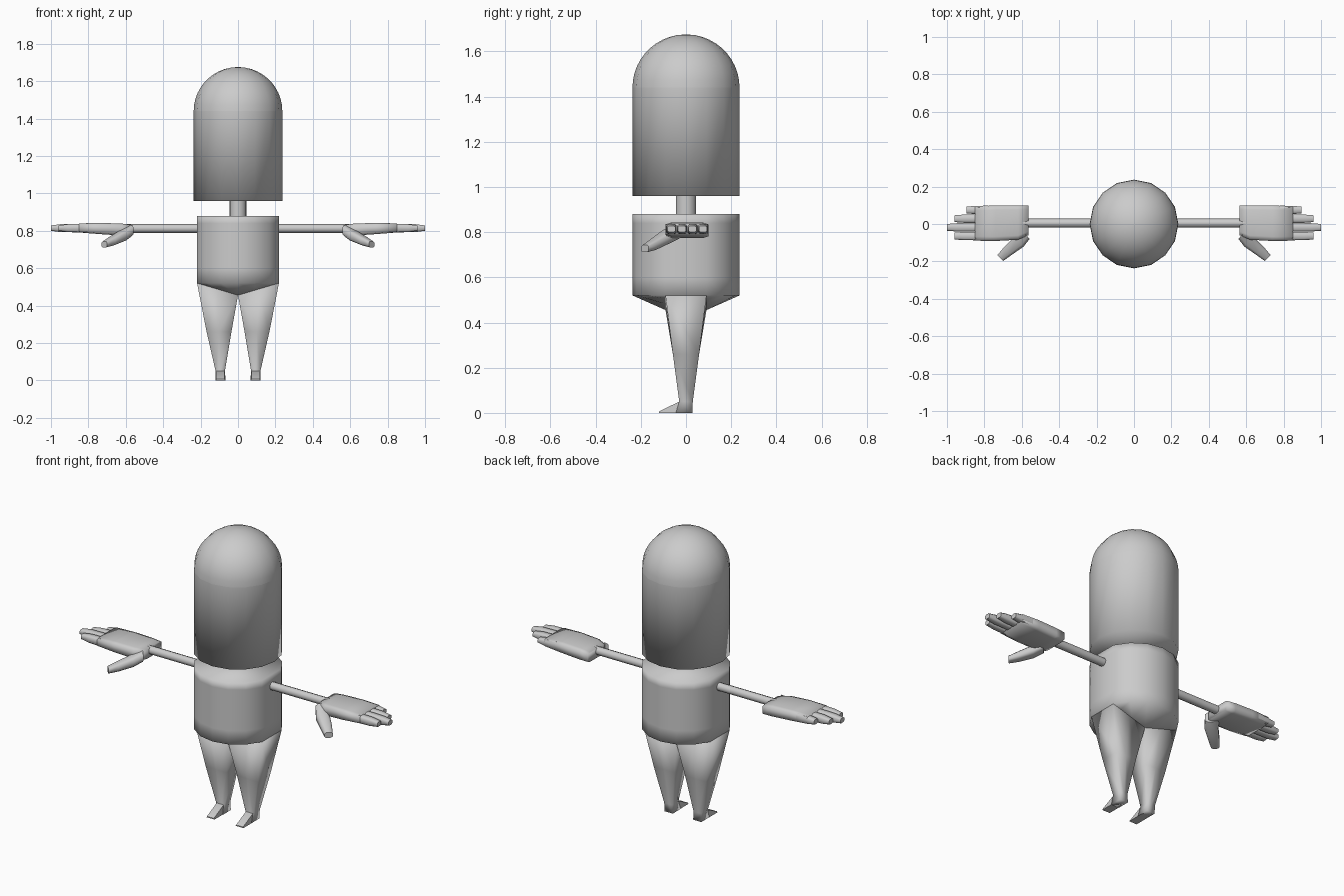
import bpy, bmesh
from math import sin, cos, pi, radians
from mathutils import Vector

cube = bpy.data.objects.get("Cube")
if cube:
    bpy.data.objects.remove(cube)

grey = bpy.data.materials.new("plain_grey")
grey.use_nodes = True
grey.diffuse_color = (0.6, 0.6, 0.6, 1)
grey.node_tree.nodes["Principled BSDF"].inputs["Base Color"].default_value = (0.6, 0.6, 0.6, 1)

R = 0.237      # body radius
SIDES = 16


def finish(name, bm, angle):
    bmesh.ops.remove_doubles(bm, verts=bm.verts, dist=0.0001)
    bmesh.ops.recalc_face_normals(bm, faces=bm.faces)
    mesh = bpy.data.meshes.new(name)
    bm.to_mesh(mesh)
    bm.free()
    mesh.materials.append(grey)
    mesh.shade_smooth()
    mesh.set_sharp_from_angle(angle=radians(angle))
    obj = bpy.data.objects.new(name, mesh)
    bpy.context.collection.objects.link(obj)
    return obj


def bridge(bm, a, b):
    for i in range(len(a)):
        j = (i + 1) % len(a)
        bm.faces.new((a[i], a[j], b[j], b[i]))


def loft(name, rings, angle=180, caps=(True, True)):
    """Skin a list of equal-length point rings."""
    bm = bmesh.new()
    loops = [[bm.verts.new(p) for p in ring] for ring in rings]
    for a, b in zip(loops, loops[1:]):
        bridge(bm, a, b)
    if caps[0]:
        bm.faces.new(loops[0])
    if caps[1]:
        bm.faces.new(loops[-1])
    return finish(name, bm, angle)


def circle(z, r, n=SIDES):
    return [Vector((r * cos(2 * pi * i / n), r * sin(2 * pi * i / n), z)) for i in range(n)]


def chamfered(c, u, v, k=0.6):
    """Eight-sided rounded box section with half axes u and v."""
    c, u, v = Vector(c), Vector(u), Vector(v)
    corners = [(1, -k), (1, k), (k, 1), (-k, 1), (-1, k), (-1, -k), (-k, -1), (k, -1)]
    return [c + u * a + v * b for a, b in corners]


# Head, dome and neck
loft("head", [circle(0.96, R), circle(1.44, R)], caps=(True, False))
dome = [circle(1.44 + 0.235 * sin(radians(t)), R * cos(radians(t))) for t in range(0, 89, 8)]
loft("head_dome", dome, caps=(False, True))
loft("neck", [circle(0.85, 0.045), circle(1.0, 0.045)], angle=40)

# Torso: round column with flattened flanks and a wedge-shaped underside
FLANK = R * cos(pi / 8)
HALF = R * sin(pi / 8)


def torso_ring(z):
    return [p for p in circle(z, R) if abs(p.x) < FLANK + 0.001]


def crotch_z(x):
    return 0.455 + 0.065 * abs(x) / FLANK


bm = bmesh.new()
loops = [[bm.verts.new(p) for p in torso_ring(z)] for z in (0.88, 0.84, 0.60, 0.52)]
loops.append([bm.verts.new((p.x, HALF if p.y > 0 else -HALF, crotch_z(p.x)))
              for p in torso_ring(0.52)])
for upper, lower in zip(loops, loops[1:]):
    bridge(bm, upper, lower)
bm.faces.new(loops[0])
last, n = loops[-1], len(loops[-1])
for i in range(n // 2 - 1):
    bm.faces.new((last[i], last[i + 1], last[n - 2 - i], last[n - 1 - i]))
bmesh.ops.dissolve_degenerate(bm, dist=0.0001, edges=bm.edges)
finish("torso", bm, 180)


def leg_ring(s, x0, x1, y0, y1, z0, z1):
    """Rectangular section; z0 is the inner height, z1 the outer height."""
    pts = []
    xm, zm = (x0 + x1) / 2, (z0 + z1) / 2
    for y in (y0, y1):
        row = [Vector((s * x0, y, z0)), Vector((s * xm, y, zm)), Vector((s * x1, y, z1))]
        pts += row if y == y0 else row[::-1]
    return pts


for side, s in (("left", 1), ("right", -1)):
    # Leg with wedge foot
    loft(side + "_leg", [
        leg_ring(s, 0.0, FLANK, -HALF, HALF, 0.455, 0.52),
        leg_ring(s, 0.035, 0.168, -0.058, 0.058, 0.26, 0.26),
        leg_ring(s, 0.07, 0.12, -0.03, 0.03, 0.05, 0.05),
        leg_ring(s, 0.066, 0.119, -0.045, 0.028, 0.0, 0.0)])
    loft(side + "_foot", [
        [Vector((s * x, y, z)) for x, z in ((0.068, 0), (0.119, 0), (0.117, top), (0.072, top))]
        for y, top in ((0.028, 0.045), (-0.03, 0.05), (-0.12, 0.006))], angle=50)

    # Arm
    arm = [[Vector((s * x, p.x + 0.005, p.y + 0.812)) for p in circle(0, 0.024, 8)]
           for x in (0.2, 0.6)]
    loft(side + "_arm", arm, angle=50)

    # Palm
    palm = ((0.565, 0.02, 0.08, 0.803, 0.028), (0.62, 0.008, 0.092, 0.806, 0.032),
            (0.74, 0.004, 0.095, 0.812, 0.03), (0.85, 0.003, 0.092, 0.815, 0.024))
    loft(side + "_palm", [chamfered((s * x, y, z), (0, w, 0), (0, 0, h), 0.75)
                          for x, y, w, z, h in palm])

    # Fingers, little finger first
    for i, tip in enumerate((0.895, 0.96, 1.0, 0.96)):
        y = 0.075 - 0.0465 * i
        path = ((0.78, 0.023, 0.024), (tip - 0.05, 0.022, 0.021), (tip, 0.018, 0.014))
        loft(f"{side}_finger_{i + 1}", [chamfered((s * x, y, 0.814), (0, w, 0), (0, 0, h))
                                        for x, w, h in path], angle=60)

    # Thumb
    across = Vector((s * 0.68, 0.73, 0))
    thumb = ((0.585, -0.05, 0.80, 0.04, 0.03), (0.615, -0.095, 0.775, 0.036, 0.028),
             (0.675, -0.145, 0.745, 0.029, 0.023), (0.715, -0.182, 0.727, 0.022, 0.016))
    loft(side + "_thumb", [chamfered((s * x, y, z), across * w, (0, 0, h))
                           for x, y, z, w, h in thumb], angle=60)
